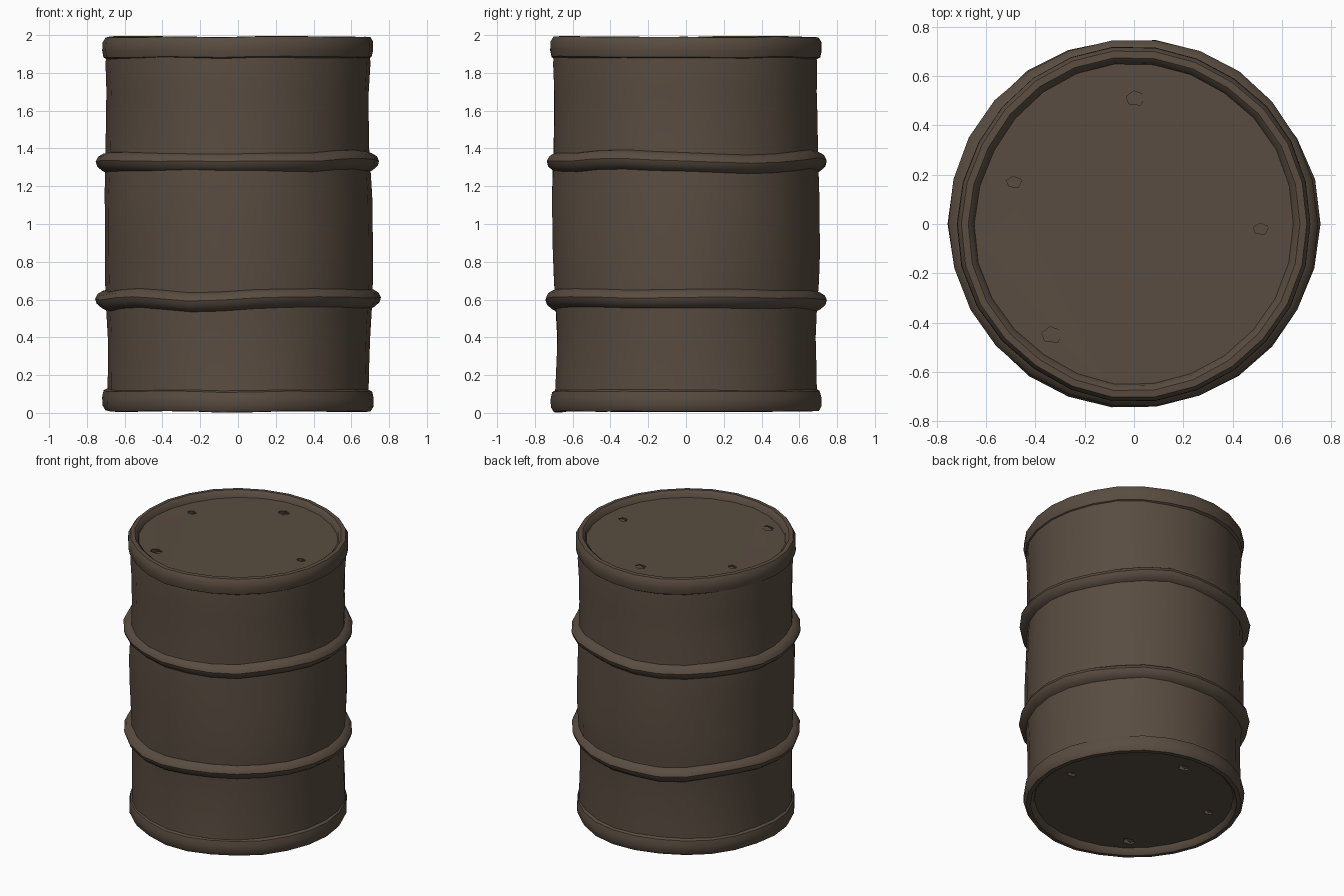
import bpy, bmesh, math
from mathutils import Vector, noise

cube = bpy.data.objects.get("Cube")
if cube:
    bpy.data.objects.remove(cube, do_unlink=True)

SIDES = 26
brown = bpy.data.materials.new("dark_brown_metal")
brown.use_nodes = True
colour = (0.1, 0.073, 0.052, 1)
brown.diffuse_color = colour
brown.node_tree.nodes["Principled BSDF"].inputs["Base Color"].default_value = colour


def wobble(angle, z, seed):
    p = Vector((math.cos(angle) * 1.6, math.sin(angle) * 1.6, z * 2 + seed))
    return noise.noise(p)


def lathe(name, profile, seed, dent, drift=0.0, ring=False):
    """Spin (radius, z) points into a battered shell: capped, or a closed ring."""
    bm = bmesh.new()
    rows = []
    for r, z in profile:
        row = []
        for i in range(SIDES):
            a = math.tau * i / SIDES
            rr = r + dent * wobble(a, z, seed)
            zz = z + drift * wobble(a, 0, seed + 7)
            row.append(bm.verts.new((rr * math.cos(a), rr * math.sin(a), zz)))
        rows.append(row)
    pairs = list(zip(rows, rows[1:]))
    if ring:
        pairs.append((rows[-1], rows[0]))
    else:
        bm.faces.new(rows[0])
        bm.faces.new(rows[-1])
    for lower, upper in pairs:
        for i in range(SIDES):
            j = (i + 1) % SIDES
            bm.faces.new((lower[i], lower[j], upper[j], upper[i]))
    bmesh.ops.recalc_face_normals(bm, faces=bm.faces)
    mesh = bpy.data.meshes.new(name)
    bm.to_mesh(mesh)
    bm.free()
    mesh.materials.append(brown)
    ob = bpy.data.objects.new(name, mesh)
    bpy.context.collection.objects.link(ob)
    return ob


def activate(ob):
    bpy.ops.object.select_all(action='DESELECT')
    ob.select_set(True)
    bpy.context.view_layer.objects.active = ob


# Dented shell with recessed lids
shell = [(0.695, 0.05), (0.695, 0.2), (0.693, 0.4), (0.7, 0.55), (0.708, 0.7),
         (0.711, 0.85), (0.71, 1.0), (0.71, 1.15), (0.705, 1.28), (0.7, 1.4),
         (0.698, 1.55), (0.696, 1.7), (0.703, 1.85), (0.695, 1.95)]
body = lathe("drum_shell", shell, 3, 0.014)

# Chips in both lids
bm = bmesh.new()
chips = [(0, 0.51, 0.05), (-0.49, 0.17, 0.04), (-0.34, -0.45, 0.055), (0.51, -0.02, 0.04)]
for x, y, size in chips:
    for z in (0.05, 1.95):
        made = bmesh.ops.create_cone(bm, cap_ends=True, segments=5, radius1=size,
                                     radius2=size * 0.6, depth=0.04)
        for v in made["verts"]:
            v.co.z += v.co.x * 0.4
            v.co.y *= 0.75
            v.co += Vector((x, y, z))
mesh = bpy.data.meshes.new("chip_cutter")
bm.to_mesh(mesh)
bm.free()
mesh.materials.append(brown)
cutter = bpy.data.objects.new("chip_cutter", mesh)
cutter.hide_render = True
bpy.context.collection.objects.link(cutter)
mod = body.modifiers.new("chips", 'BOOLEAN')
mod.operation = 'DIFFERENCE'
mod.object = cutter
activate(body)
bpy.ops.object.modifier_apply(modifier=mod.name)
bpy.data.objects.remove(cutter, do_unlink=True)

# Rolled rims, the bottom one mirrored from the top
rim = [(0.69, 1.875), (0.708, 1.885), (0.716, 1.92), (0.715, 1.965),
       (0.7, 1.99), (0.672, 1.992), (0.652, 1.975), (0.642, 1.935)]
parts = [body,
         lathe("top_rim", rim, 11, 0.012, 0.014, True),
         lathe("bottom_rim", [(r, 2 - z) for r, z in rim], 19, 0.012, 0.014, True)]

# Rolling ribs
rib = [(0.685, -0.055), (0.712, -0.042), (0.74, -0.018), (0.748, 0.008),
       (0.736, 0.033), (0.708, 0.05), (0.685, 0.055)]
for name, height, seed in (("lower_rib", 0.6, 23), ("upper_rib", 1.325, 31)):
    parts.append(lathe(name, [(r, height + z) for r, z in rib], seed, 0.018, 0.03, True))

for ob in parts:
    activate(ob)
    bpy.ops.object.shade_smooth_by_angle(angle=math.radians(40))
